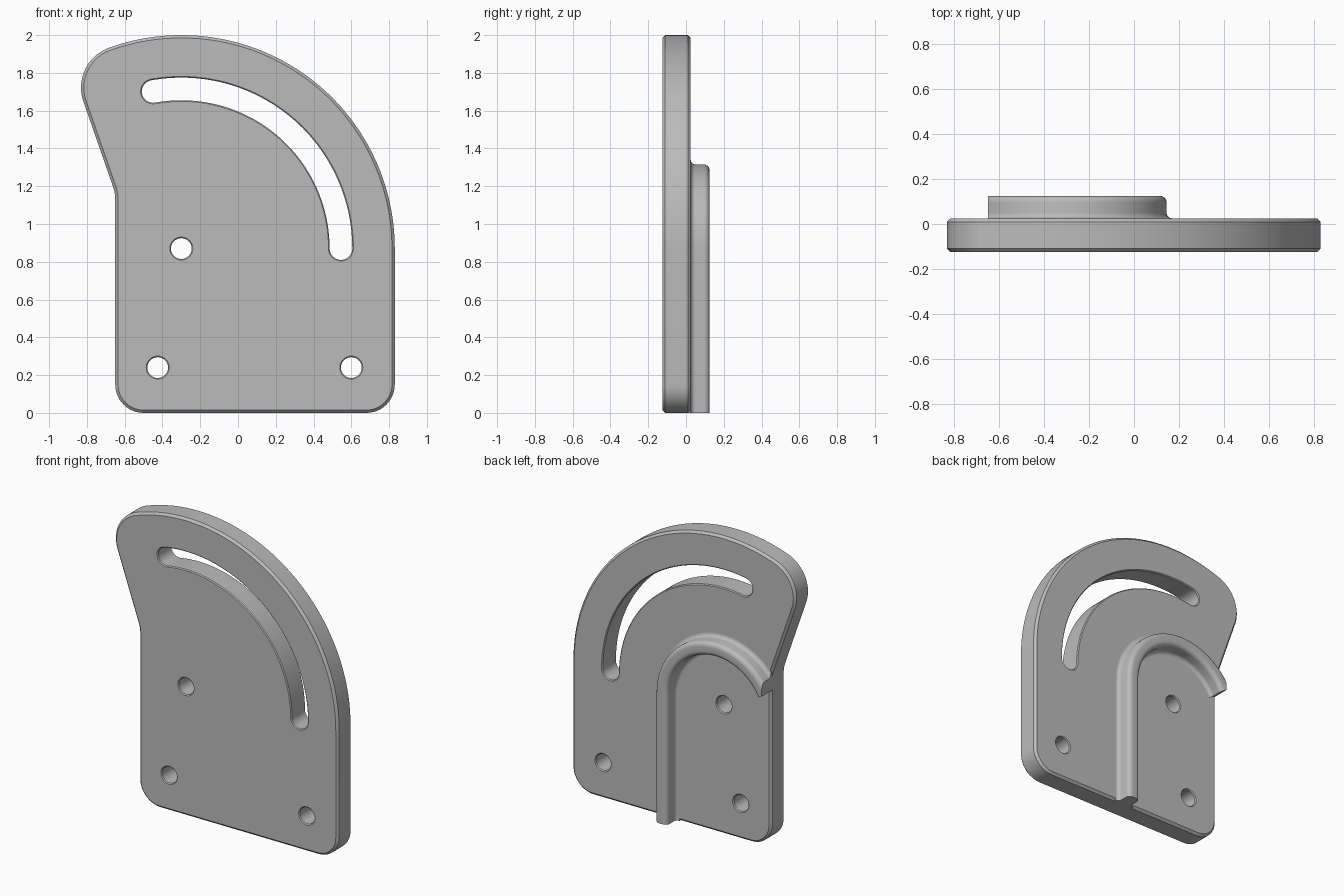
import bpy, bmesh
from math import sin, cos, radians
from mathutils import Vector

if "Cube" in bpy.data.objects:
    bpy.data.objects.remove(bpy.data.objects["Cube"])

PIVOT = (-0.3, 0.87)          # common centre of the curved edge, slot and rib
FRONT, BACK = -0.125, 0.025   # plate faces

steel = bpy.data.materials.new("plain grey")
steel.use_nodes = True
GREY = (0.5, 0.5, 0.5, 1)
steel.diffuse_color = GREY
steel.node_tree.nodes["Principled BSDF"].inputs["Base Color"].default_value = GREY


def arc(cx, cz, r, a0, a1, n):
    angles = [radians(a0 + (a1 - a0) * i / n) for i in range(n + 1)]
    return [(cx + r * cos(a), cz + r * sin(a)) for a in angles]


def outline(d):
    """Plate edge, inset by d."""
    return (arc(0.68, 0.15, 0.15 - d, -90, 0, 12)
            + arc(*PIVOT, 1.13 - d, 0, 109.7, 64)
            + arc(-0.606, 1.722, 0.225 - d, 109.8, 199.4, 20)
            + arc(-0.85, 1.13, 0.2 + d, 19.4, 0, 5)
            + arc(-0.5, 0.15, 0.15 - d, 180, 270, 12))


def slot(d):
    """Curved slot, widened by d."""
    mid, half, end = 0.845, 0.06 + d, 100.2
    ex = PIVOT[0] + mid * cos(radians(end))
    ez = PIVOT[1] + mid * sin(radians(end))
    return (arc(*PIVOT, mid + half, 0, end, 56)
            + arc(ex, ez, half, end, end + 180, 16)[1:]
            + arc(*PIVOT, mid - half, end, 0, 56)[1:]
            + arc(PIVOT[0] + mid, PIVOT[1], half, 180, 360, 16)[1:-1])


def hole(cx, cz):
    return lambda d: arc(cx, cz, 0.055 + d, 0, 360, 32)[:-1]


def loft(bm, rings):
    """Skin closed rings of points and cap both ends."""
    loops = [[bm.verts.new(p) for p in ring] for ring in rings]
    n = len(loops[0])
    for a, b in zip(loops, loops[1:]):
        for i in range(n):
            j = (i + 1) % n
            bm.faces.new((a[i], a[j], b[j], b[i]))
    bm.faces.new(loops[0])
    bm.faces.new(loops[-1])


def finish(name, bm):
    bmesh.ops.recalc_face_normals(bm, faces=bm.faces[:])
    mesh = bpy.data.meshes.new(name)
    bm.to_mesh(mesh)
    bm.free()
    mesh.materials.append(steel)
    ob = bpy.data.objects.new(name, mesh)
    bpy.context.collection.objects.link(ob)
    return ob


def activate(ob):
    bpy.ops.object.select_all(action='DESELECT')
    ob.select_set(True)
    bpy.context.view_layer.objects.active = ob


def slices(shape, layers):
    return [[(x, y, z) for x, z in shape(d)] for y, d in layers]


# Chamfered plate
C = 0.015
bm = bmesh.new()
loft(bm, slices(outline, [(FRONT, C), (FRONT + C, 0), (BACK - C, 0), (BACK, C)]))
plate = finish("plate", bm)

# Slot and bolt holes, flared at both faces
E, OUT = 0.006, 0.01
flare = [(FRONT - OUT, E + OUT), (FRONT + E, 0), (BACK - E, 0), (BACK + OUT, E + OUT)]
bm = bmesh.new()
for shape in (slot, hole(*PIVOT), hole(-0.425, 0.24), hole(0.6, 0.24)):
    loft(bm, slices(shape, flare))
cutter = finish("hole_cutter", bm)
cutter.hide_render = True

activate(plate)
cut = plate.modifiers.new("holes", 'BOOLEAN')
cut.operation = 'DIFFERENCE'
cut.solver = 'EXACT'
cut.object = cutter
bpy.ops.object.modifier_apply(modifier=cut.name)
bpy.data.objects.remove(cutter)

# Rib section (radius, y): filleted feet and rounded crown
R_IN, R_OUT, TOP, FOOT, CROWN = 0.355, 0.445, 0.125, 0.025, 0.03
section = ([(R_OUT + FOOT, 0.0)]
           + arc(R_OUT + FOOT, BACK + FOOT, FOOT, 270, 180, 6)
           + arc(R_OUT - CROWN, TOP - CROWN, CROWN, 0, 90, 6)
           + arc(R_IN + CROWN, TOP - CROWN, CROWN, 90, 180, 6)
           + arc(R_IN - FOOT, BACK + FOOT, FOOT, 0, -90, 6)
           + [(R_IN - FOOT, 0.0)])

# Rib runs up from the bottom edge, then bends round the pivot hole
rings = [[(PIVOT[0] + r, y, 0.0) for r, y in section]]
STEPS, SWEEP = 48, 152
for i in range(STEPS + 1):
    a = radians(SWEEP * i / STEPS)
    rings.append([(PIVOT[0] + r * cos(a), y, PIVOT[1] + r * sin(a)) for r, y in section])
bm = bmesh.new()
loft(bm, rings)

# Trim the rib flush with the side of the plate
trim = bmesh.ops.bisect_plane(bm, geom=bm.verts[:] + bm.edges[:] + bm.faces[:],
                              plane_co=Vector((-0.65, 0, 0)),
                              plane_no=Vector((-1, 0, 0)), clear_outer=True)
bmesh.ops.holes_fill(bm, edges=[e for e in bm.edges if e.is_boundary], sides=0)
rib = finish("curved_rib", bm)

for ob in (plate, rib):
    activate(ob)
    bpy.ops.object.shade_smooth_by_angle(angle=radians(30))
